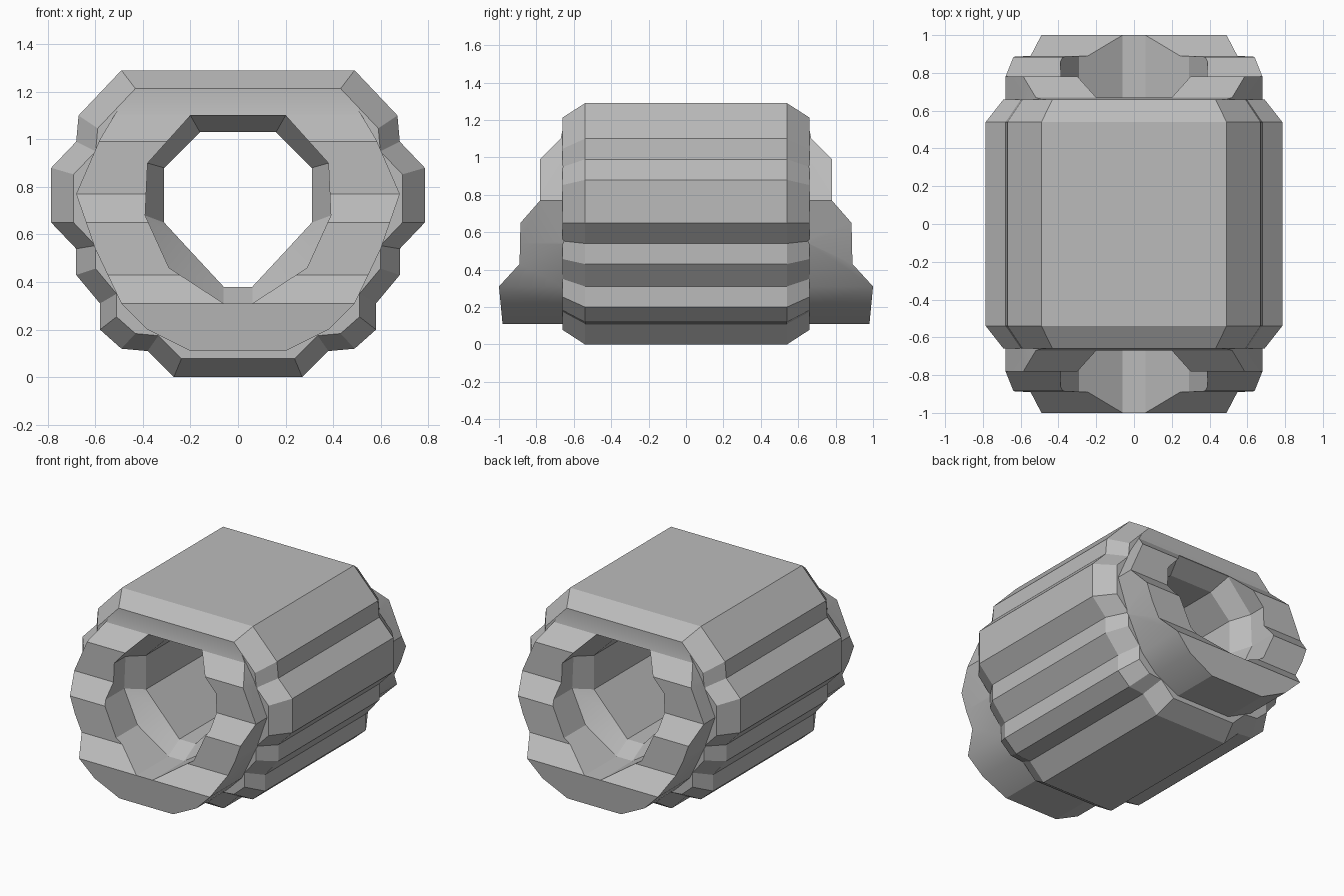
import bpy
import bmesh
from math import radians

if "Cube" in bpy.data.objects:
    bpy.data.objects.remove(bpy.data.objects["Cube"])

grey = bpy.data.materials.new("plain grey")
grey.use_nodes = True
grey.diffuse_color = (0.5, 0.5, 0.5, 1)
grey.node_tree.nodes["Principled BSDF"].inputs["Base Color"].default_value = (0.5, 0.5, 0.5, 1)


def mirrored(half):
    """Close a right-hand half outline, listed bottom to top, across x = 0."""
    return half + [(-x, z) for x, z in reversed(half)]


def scaled(outline, factor, centre):
    return [(x * factor, centre + (z - centre) * factor) for x, z in outline]


def loft(name, sections):
    """Skin a row of equal-length rings of 3D points and cap both ends."""
    bm = bmesh.new()
    rings = [[bm.verts.new(p) for p in ring] for ring in sections]
    n = len(rings[0])
    for a, b in zip(rings, rings[1:]):
        for i in range(n):
            j = (i + 1) % n
            bm.faces.new((a[i], a[j], b[j], b[i]))
    bm.faces.new(rings[0])
    bm.faces.new(rings[-1])
    bmesh.ops.recalc_face_normals(bm, faces=bm.faces)
    mesh = bpy.data.meshes.new(name)
    bm.to_mesh(mesh)
    bm.free()
    mesh.materials.append(grey)
    obj = bpy.data.objects.new(name, mesh)
    bpy.context.collection.objects.link(obj)
    return obj


def along_y(stations):
    return [[(x, y, z) for x, z in outline] for y, outline in stations]


def combine(target, tool, operation):
    mod = target.modifiers.new(operation, "BOOLEAN")
    mod.object = tool
    mod.operation = operation
    mod.solver = "EXACT"
    bpy.context.view_layer.objects.active = target
    bpy.ops.object.modifier_apply(modifier=mod.name)
    bpy.data.objects.remove(tool)


# Ribbed body with chamfered ends
rib = mirrored([(0.27, 0), (0.38, 0.11), (0.49, 0.12), (0.58, 0.2), (0.58, 0.31),
                (0.68, 0.43), (0.68, 0.54), (0.785, 0.65), (0.785, 0.88),
                (0.68, 0.99), (0.67, 1.1), (0.49, 1.29)])
rib_end = scaled(rib, 0.88, 0.65)
body = loft("ribbed_body", along_y([(-0.66, rib_end), (-0.54, rib), (0.54, rib), (0.66, rib_end)]))

# Protruding collar, stepped back towards the top at both ends
collar_outline = mirrored([(0.2, 0.11), (0.38, 0.2), (0.49, 0.31), (0.6, 0.54),
                           (0.68, 0.77), (0.58, 1.0), (0.49, 1.15)])
collar = loft("stepped_collar", along_y([(-1.1, collar_outline), (1.1, collar_outline)]))
steps = mirrored([(0.98, 0.1), (1.0, 0.31), (0.89, 0.43), (0.885, 0.65),
                  (0.78, 0.77), (0.78, 0.99), (0.67, 1.1), (0.65, 1.2)])
stepper = loft("step_shape", [[(x, y, z) for y, z in steps] for x in (-0.9, 0.9)])
combine(collar, stepper, "INTERSECT")
combine(body, collar, "UNION")

# Through bore that flares out at both mouths
bore = mirrored([(0.06, 0.38), (0.19, 0.52), (0.31, 0.65), (0.31, 0.88), (0.16, 1.03)])
mouth = mirrored([(0.06, 0.31), (0.29, 0.46), (0.39, 0.68), (0.38, 0.9), (0.2, 1.1)])
cutter = loft("bore_shape", along_y([(-1.1, mouth), (-0.66, mouth), (-0.54, bore),
                                     (0.54, bore), (0.66, mouth), (1.1, mouth)]))
combine(body, cutter, "DIFFERENCE")

# Soft shading with crisp ribs
bpy.ops.object.select_all(action="DESELECT")
body.select_set(True)
bpy.context.view_layer.objects.active = body
bpy.ops.object.shade_smooth_by_angle(angle=radians(25))
